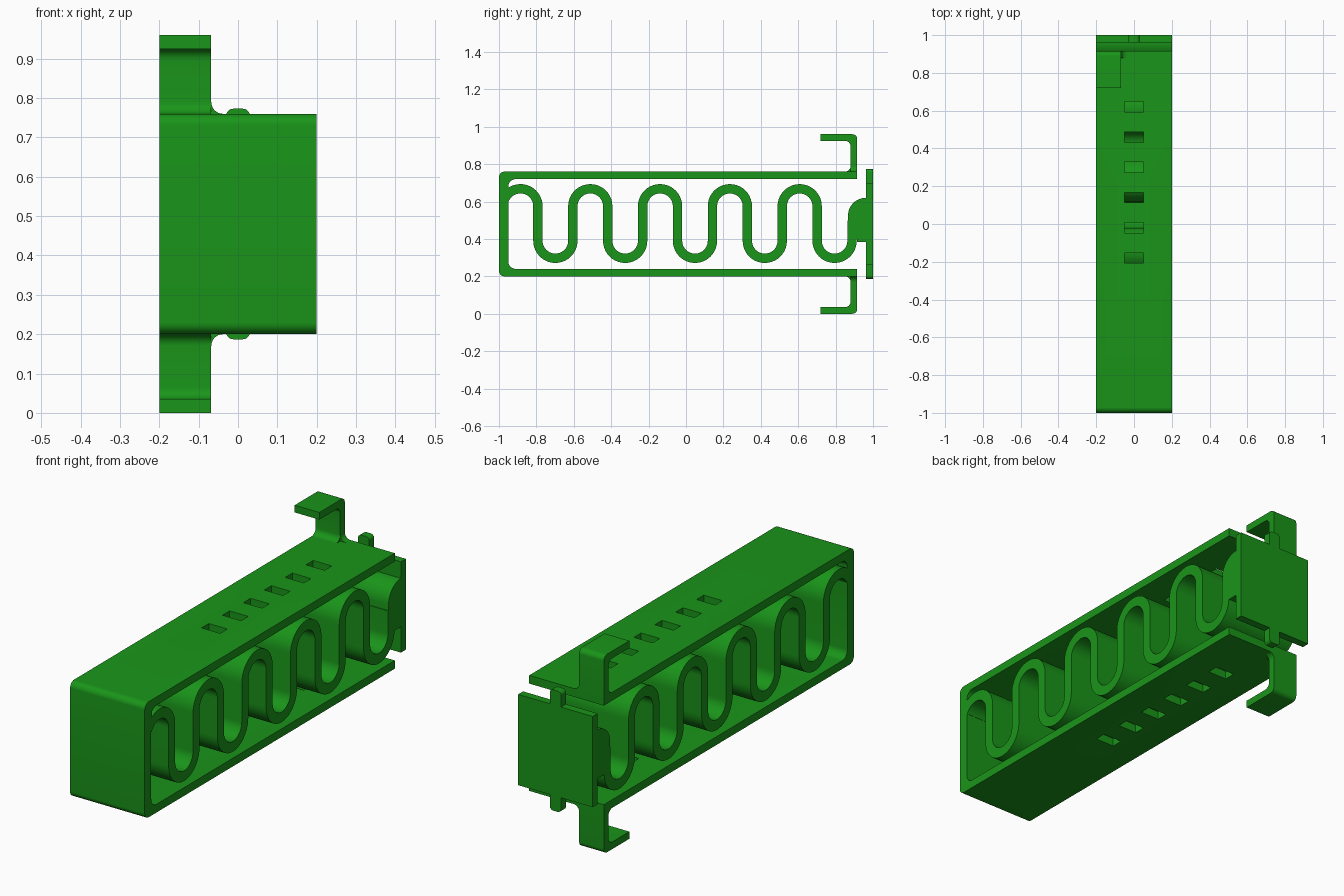
import bpy, bmesh, math
from mathutils import Vector

cube = bpy.data.objects.get("Cube")
if cube:
    bpy.data.objects.remove(cube, do_unlink=True)

MID = 0.48      # height of the horizontal symmetry plane
HALF_W = 0.2    # half width in x

green = bpy.data.materials.new("green_plastic")
green.use_nodes = True
green.diffuse_color = (0.01, 0.3, 0.01, 1)
green.node_tree.nodes["Principled BSDF"].inputs["Base Color"].default_value = (0.01, 0.3, 0.01, 1)


def rounded(corners, steps=8):
    """Outline from (u, v, radius) right-angle corners."""
    out = []
    for i, (u, v, r) in enumerate(corners):
        p = Vector((u, v))
        if not r:
            out.append(p)
            continue
        d1 = (Vector(corners[i - 1][:2]) - p).normalized()
        d2 = (Vector(corners[(i + 1) % len(corners)][:2]) - p).normalized()
        for k in range(steps + 1):
            t = math.pi / 2 * k / steps
            out.append(p + r * (d1 + d2 - d2 * math.cos(t) - d1 * math.sin(t)))
    return out


def extrude(name, outline, axis, lo, hi):
    """Prism: outline is (y, z) along axis x, or (x, z) along axis y."""
    bm = bmesh.new()
    verts = [bm.verts.new((lo, u, v) if axis == "x" else (u, lo, v)) for u, v in outline]
    face = bm.faces.new(verts)
    ext = bmesh.ops.extrude_face_region(bm, geom=[face])["geom"]
    move = (hi - lo, 0, 0) if axis == "x" else (0, hi - lo, 0)
    bmesh.ops.translate(bm, vec=move, verts=[g for g in ext if isinstance(g, bmesh.types.BMVert)])
    bmesh.ops.recalc_face_normals(bm, faces=bm.faces)
    mesh = bpy.data.meshes.new(name)
    bm.to_mesh(mesh)
    bm.free()
    mesh.materials.append(green)
    obj = bpy.data.objects.new(name, mesh)
    bpy.context.collection.objects.link(obj)
    return obj


def smooth(obj):
    bpy.ops.object.select_all(action="DESELECT")
    obj.select_set(True)
    bpy.context.view_layer.objects.active = obj
    bpy.ops.object.shade_smooth_by_angle(angle=math.radians(30))


def flip(corners):
    return [(u, 2 * MID - v, r) for u, v, r in corners]


# Open-ended frame
upper = [(0.915, 0.76, 0), (-1, 0.76, 0.03)]
inner = [(-0.95, 0.72, 0.04), (0.915, 0.72, 0)]
frame = extrude("frame", rounded(upper + flip(upper)[::-1] + flip(inner)[::-1] + inner[:]),
                "x", -HALF_W, HALF_W)

# Row of slots through both long walls
slots = bmesh.new()
for i in range(6):
    made = bmesh.ops.create_cube(slots, size=1)["verts"]
    bmesh.ops.scale(slots, vec=(0.1, 0.055, 1), verts=made)
    bmesh.ops.translate(slots, vec=(0, 0.62 - 0.16 * i, MID), verts=made)
slot_mesh = bpy.data.meshes.new("slot_cutter")
slots.to_mesh(slot_mesh)
slots.free()
cutter = bpy.data.objects.new("slot_cutter", slot_mesh)
bpy.context.collection.objects.link(cutter)
cut = frame.modifiers.new("slots", "BOOLEAN")
cut.operation, cut.solver, cut.object = "DIFFERENCE", "EXACT", cutter
bpy.context.view_layer.objects.active = frame
frame.select_set(True)
bpy.ops.object.modifier_apply(modifier=cut.name)
bpy.data.objects.remove(cutter, do_unlink=True)
smooth(frame)

# Serpentine spring, swept as alternating half rings
RADIUS, THICK, STEPS = 0.0933, 0.05, 20
left, right = [], []
for i in range(10):
    up = i % 2 == 0
    cy = -0.885 + 2 * RADIUS * i
    cz = MID + (0.095 if up else -0.09)
    start, end = (155 if i == 0 else 180), (0 if up else 360)
    for k in range(STEPS + 1):
        a = math.radians(start + (end - start) * k / STEPS)
        ray = Vector((math.cos(a), math.sin(a)))
        side = THICK / 2 if up else -THICK / 2
        left.append(Vector((cy, cz)) + ray * (RADIUS + side))
        right.append(Vector((cy, cz)) + ray * (RADIUS - side))
for edge in (left, right):
    edge.append(Vector((edge[-1].x, 0.5)))
smooth(extrude("spring", left + right[::-1], "x", -HALF_W, HALF_W))

# Rounded boss joining the spring to the end plate
boss = [(0.97, 0.62, 0), (0.866, 0.62, 0.095), (0.866, 0.4, 0),
        (0.914, 0.4, 0), (0.914, 0.385, 0), (0.97, 0.385, 0)]
smooth(extrude("boss", rounded(boss), "x", -HALF_W, HALF_W))

# End plate with a small tab above and below
half = [(-HALF_W, 0.7, 0), (-0.03, 0.7, 0), (-0.03, 0.773, 0.018),
        (0.03, 0.773, 0.018), (0.03, 0.7, 0), (HALF_W, 0.7, 0)]
smooth(extrude("end_plate", rounded(half + flip(half)[::-1]), "y", 0.962, 1.0))

# Hooks with filleted roots, mirrored above and below
hook = [(0.915, 0.74, 0), (0.915, 0.96, 0.025), (0.72, 0.96, 0), (0.72, 0.925, 0),
        (0.88, 0.925, 0.03), (0.88, 0.76, 0.03), (0.84, 0.76, 0), (0.84, 0.74, 0)]
gusset = [(-0.09, 0.74, 0), (-0.09, 0.795, 0), (-0.068, 0.795, 0),
          (-0.068, 0.76, 0.03), (-0.035, 0.76, 0), (-0.035, 0.74, 0)]
for name, place in (("upper", list), ("lower", flip)):
    smooth(extrude(name + "_hook", rounded(place(hook)), "x", -HALF_W, -0.068))
    smooth(extrude(name + "_hook_fillet", rounded(place(gusset)), "y", 0.88, 0.915))
